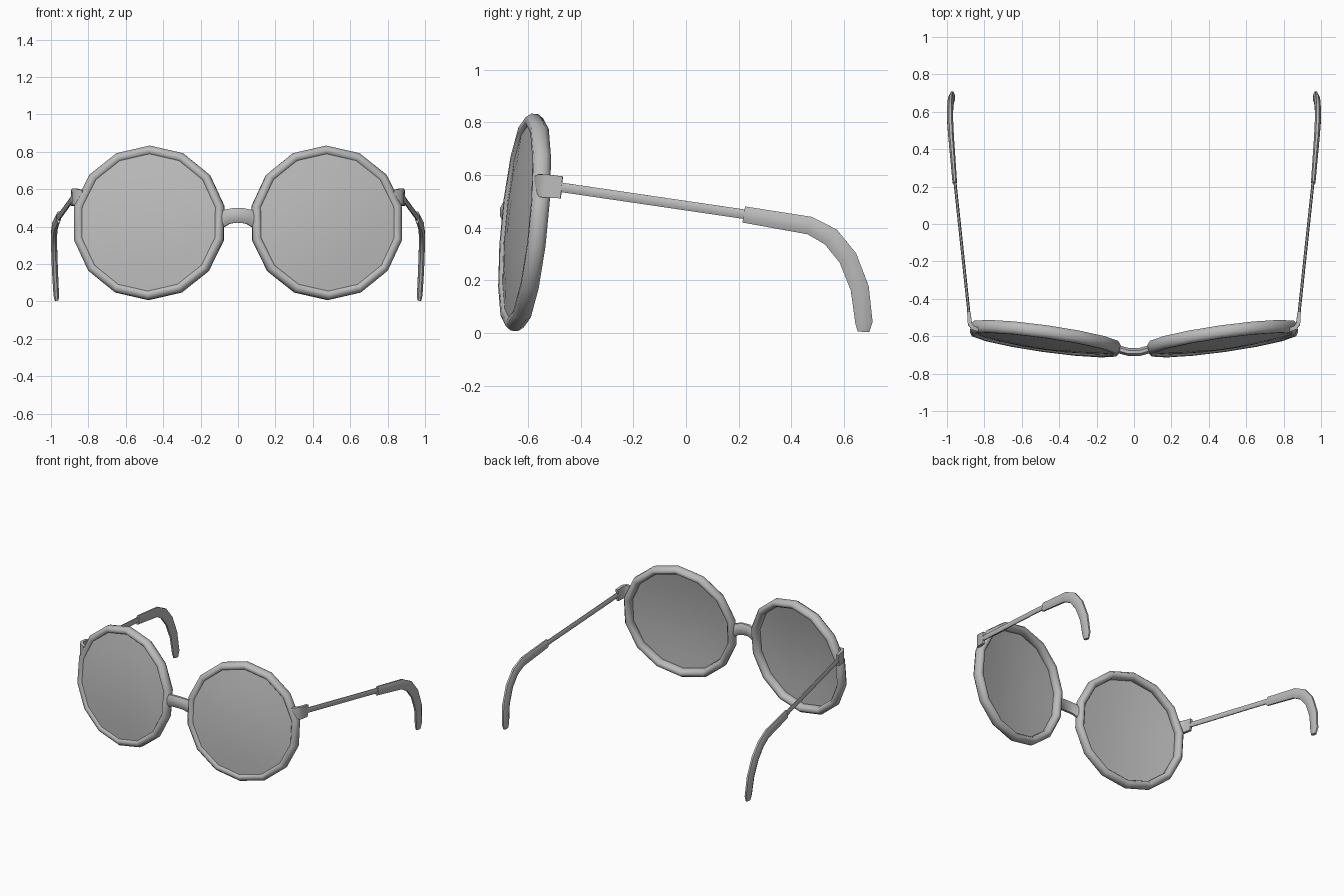
import bpy, bmesh
from math import sin, cos, pi, radians
from mathutils import Vector, Matrix

cube = bpy.data.objects.get("Cube")
if cube:
    bpy.data.objects.remove(cube)


def material(name, rgb):
    m = bpy.data.materials.new(name)
    m.use_nodes = True
    m.diffuse_color = (*rgb, 1)
    m.node_tree.nodes["Principled BSDF"].inputs["Base Color"].default_value = (*rgb, 1)
    return m


grey = material("frame grey", (0.5, 0.5, 0.5))


def finish(name, bm, mirror=True, angle=60):
    bmesh.ops.recalc_face_normals(bm, faces=bm.faces)
    mesh = bpy.data.meshes.new(name)
    bm.to_mesh(mesh)
    bm.free()
    mesh.materials.append(grey)
    ob = bpy.data.objects.new(name, mesh)
    bpy.context.collection.objects.link(ob)
    if mirror:
        ob.modifiers.new("mirror", "MIRROR").use_mirror_merge = False
    bpy.ops.object.select_all(action="DESELECT")
    ob.select_set(True)
    bpy.context.view_layer.objects.active = ob
    bpy.ops.object.shade_smooth_by_angle(angle=radians(angle))


def skin(bm, rings, closed=False):
    """Join successive rings of points with quads, capping open ends."""
    loops = [[bm.verts.new(p) for p in ring] for ring in rings]
    n = len(loops[0])
    pairs = list(zip(loops, loops[1:])) + ([(loops[-1], loops[0])] if closed else [])
    for a, b in pairs:
        for i in range(n):
            j = (i + 1) % n
            bm.faces.new((a[i], a[j], b[j], b[i]))
    if not closed:
        bm.faces.new(loops[0])
        bm.faces.new(loops[-1])


def oval(a, b, sides):
    """Flat-sided oval whose flats lie at the half extents a and b."""
    grow = 1 / cos(pi / sides)
    return [(a * grow * cos(2 * pi * (i + 0.5) / sides),
             b * grow * sin(2 * pi * (i + 0.5) / sides)) for i in range(sides)]


def sweep(name, path, sizes, axis, sides=8, mirror=True):
    """Sweep an oval along a path; sizes are half extents along axis and across it."""
    pts = [Vector(p) for p in path]
    rings = []
    for k, p in enumerate(pts):
        t = (pts[min(k + 1, len(pts) - 1)] - pts[max(k - 1, 0)]).normalized()
        u = Vector(axis)
        u = (u - t * u.dot(t)).normalized()
        v = t.cross(u)
        rings.append([p + u * a + v * b for a, b in oval(*sizes[k], sides)])
    bm = bmesh.new()
    skin(bm, rings)
    finish(name, bm, mirror)


# Each eyepiece is turned outward and leans back at the top
SIDES = 14
place = (Matrix.Translation((0.475, -0.613, 0.42))
         @ Matrix.Rotation(radians(8), 4, "Z") @ Matrix.Rotation(radians(-5.5), 4, "X"))


def ring(radius, depth):
    return [place @ Vector((radius * sin(2 * pi * i / SIDES), depth,
                            radius * cos(2 * pi * i / SIDES))) for i in range(SIDES)]


# Rims
bm = bmesh.new()
skin(bm, [ring(0.388 + r, d) for r, d in oval(0.026, 0.034, 8)], closed=True)
finish("rims", bm)

# Lenses, thin shells domed toward the front
bm = bmesh.new()
for back in (0, 0.01):
    bulge = lambda s: -0.022 + back - 0.026 * (1 - s * s)
    tip = bm.verts.new(place @ Vector((0, bulge(0), 0)))
    inner = None
    for s in (0.35, 0.7, 1):
        loop = [bm.verts.new(p) for p in ring(0.372 * s, bulge(s))]
        for i in range(SIDES):
            j = (i + 1) % SIDES
            if inner:
                bm.faces.new((inner[i], inner[j], loop[j], loop[i]))
            else:
                bm.faces.new((tip, loop[j], loop[i]))
        inner = loop
finish("lenses", bm)

# Nose bridge
sweep("bridge",
      [(-0.095, -0.665, 0.432), (-0.06, -0.676, 0.452), (-0.025, -0.685, 0.459),
       (0.025, -0.685, 0.459), (0.06, -0.676, 0.452), (0.095, -0.665, 0.432)],
      [(0.04, 0.021)] * 6, (0, 0, 1), mirror=False)

# Hinges, thin plates bent around the rim
sweep("hinges",
      [(0.83, -0.565, 0.56), (0.862, -0.555, 0.56), (0.877, -0.535, 0.559), (0.883, -0.472, 0.553)],
      [(0.035, 0.011), (0.043, 0.011), (0.044, 0.011), (0.042, 0.009)],
      (0, 0, 1), sides=4)

# Thin temple arms
sweep("temple_arms", [(0.88, -0.5, 0.557), (0.96, 0.25, 0.447)],
      [(0.018, 0.008)] * 2, (0, 0, 1), sides=8)

# Curved ear tips
sweep("ear_tips",
      [(0.958, 0.22, 0.45), (0.978, 0.47, 0.408), (0.983, 0.55, 0.365),
       (0.983, 0.615, 0.285), (0.979, 0.66, 0.17), (0.972, 0.676, 0.04), (0.97, 0.674, 0.005)],
      [(0.012, 0.031), (0.015, 0.034), (0.016, 0.036), (0.016, 0.036),
       (0.016, 0.035), (0.015, 0.033), (0.011, 0.022)], (1, 0, 0))
